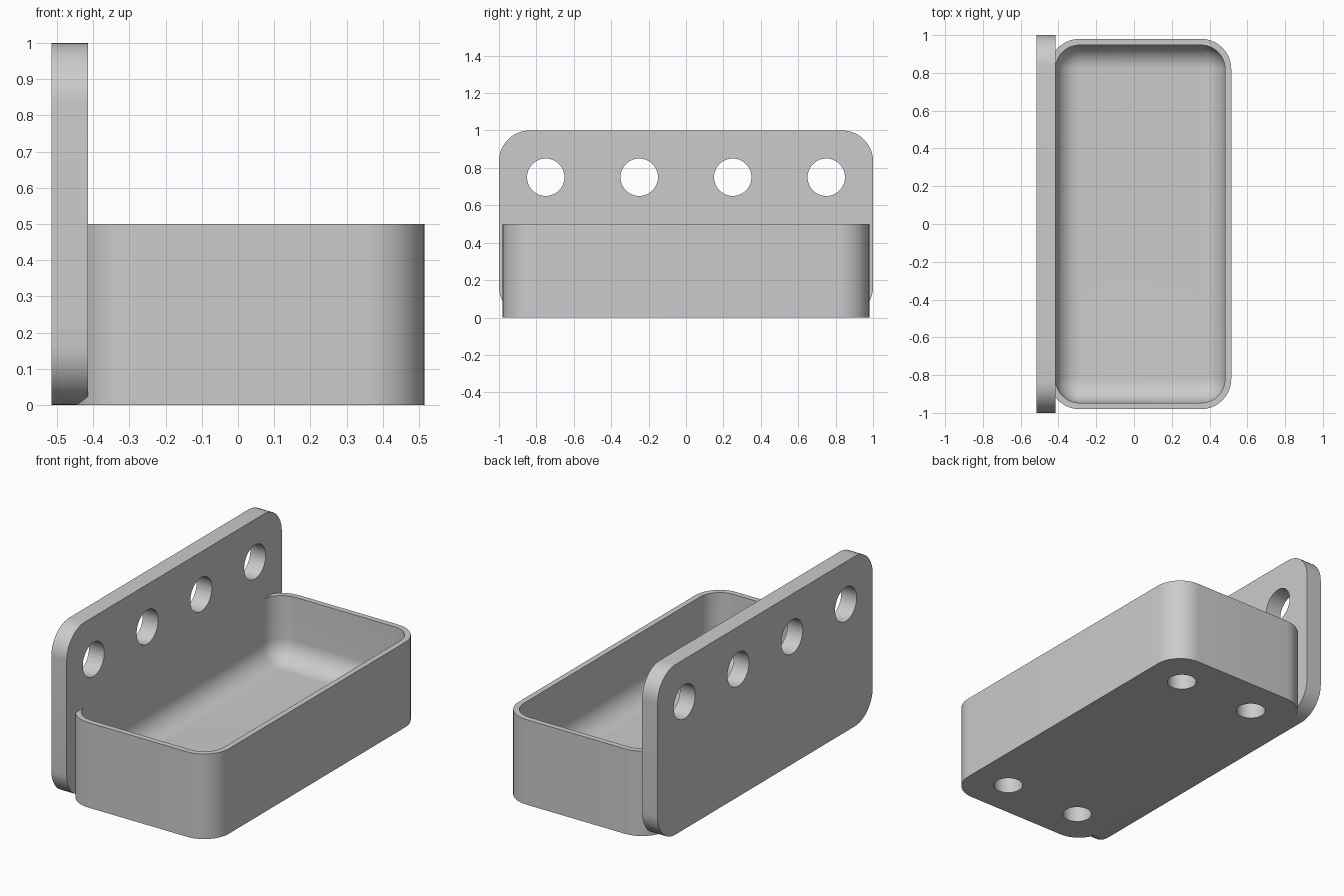
import bpy, bmesh, math
from mathutils import Matrix, Vector

cube = bpy.data.objects.get("Cube")
if cube:
    bpy.data.objects.remove(cube, do_unlink=True)

grey = bpy.data.materials.new("light_grey")
grey.use_nodes = True
grey.diffuse_color = (0.6, 0.6, 0.6, 1)
grey.node_tree.nodes["Principled BSDF"].inputs["Base Color"].default_value = (0.6, 0.6, 0.6, 1)

PLATE_BACK, PLATE_FACE = -0.515, -0.415
TRAY_X, TRAY_HALF_X, TRAY_HALF_Y = 0.033, 0.482, 0.98
WALL, CORNER, FLOOR, FILLET = 0.033, 0.16, 0.12, 0.125


def rounded_rect(half_a, half_b, radius, steps=12):
    """Counter-clockwise outline centred on the origin."""
    points = []
    for quarter, (sa, sb) in enumerate([(1, 1), (-1, 1), (-1, -1), (1, -1)]):
        for i in range(steps + 1):
            t = math.pi / 2 * (quarter + i / steps)
            points.append((sa * (half_a - radius) + radius * math.cos(t),
                           sb * (half_b - radius) + radius * math.sin(t)))
    return points


def loft(name, rings):
    """Closed solid skinned through matching rings, capped at both ends."""
    bm = bmesh.new()
    loops = [[bm.verts.new(p) for p in ring] for ring in rings]
    for low, high in zip(loops, loops[1:]):
        for i in range(len(low)):
            j = (i + 1) % len(low)
            bm.faces.new((low[i], low[j], high[j], high[i]))
    bm.faces.new(loops[0][::-1])
    bm.faces.new(loops[-1])
    bmesh.ops.recalc_face_normals(bm, faces=bm.faces)
    mesh = bpy.data.meshes.new(name)
    bm.to_mesh(mesh)
    bm.free()
    mesh.materials.append(grey)
    obj = bpy.data.objects.new(name, mesh)
    bpy.context.collection.objects.link(obj)
    return obj


def drill(obj, centres, radius, depth, axis):
    """Cut round holes, each centred on its point and running along the axis."""
    bm = bmesh.new()
    turn = Vector((0, 0, 1)).rotation_difference(Vector(axis)).to_matrix().to_4x4()
    for c in centres:
        bmesh.ops.create_cone(bm, cap_ends=True, segments=48, radius1=radius, radius2=radius,
                              depth=depth, matrix=Matrix.Translation(c) @ turn)
    mesh = bpy.data.meshes.new("hole_cutter")
    bm.to_mesh(mesh)
    bm.free()
    mesh.materials.append(grey)
    cutter = bpy.data.objects.new("hole_cutter", mesh)
    cutter.hide_render = True
    bpy.context.collection.objects.link(cutter)
    mod = obj.modifiers.new("holes", 'BOOLEAN')
    mod.operation, mod.solver, mod.object = 'DIFFERENCE', 'EXACT', cutter
    bpy.context.view_layer.objects.active = obj
    bpy.ops.object.modifier_apply(modifier=mod.name)
    bpy.data.objects.remove(cutter, do_unlink=True)


def smooth(obj):
    bpy.ops.object.select_all(action='DESELECT')
    obj.select_set(True)
    bpy.context.view_layer.objects.active = obj
    bpy.ops.object.shade_smooth_by_angle(angle=math.radians(30))


# Upright mounting plate with four through holes
outline = rounded_rect(1, 0.5, 0.165)
plate = loft("mounting_plate", [[(x, a, b + 0.5) for a, b in outline]
                                for x in (PLATE_BACK, PLATE_FACE)])
drill(plate, [(PLATE_BACK, y, 0.75) for y in (-0.75, -0.25, 0.25, 0.75)], 0.1, 0.5, (1, 0, 0))
smooth(plate)


# Open tray: outer wall up, over the rim, down the inside and round the floor fillet
def tray_ring(inset, z):
    ring = rounded_rect(TRAY_HALF_X - inset, TRAY_HALF_Y - inset, max(CORNER - inset, 0.001))
    return [(TRAY_X + a, b, z) for a, b in ring]


rings = [tray_ring(0, 0), tray_ring(0, 0.5), tray_ring(WALL, 0.5)]
for i in range(13):
    t = math.pi / 2 * i / 12
    rings.append(tray_ring(WALL + FILLET * (1 - math.cos(t)),
                           FLOOR + FILLET * (1 - math.sin(t))))
tray = loft("tray", rings)

# Four blind sockets under the tray
drill(tray, [(TRAY_X + x, y, 0) for x in (-0.25, 0.25) for y in (-0.75, 0.75)], 0.08, 0.2, (0, 0, 1))
smooth(tray)
